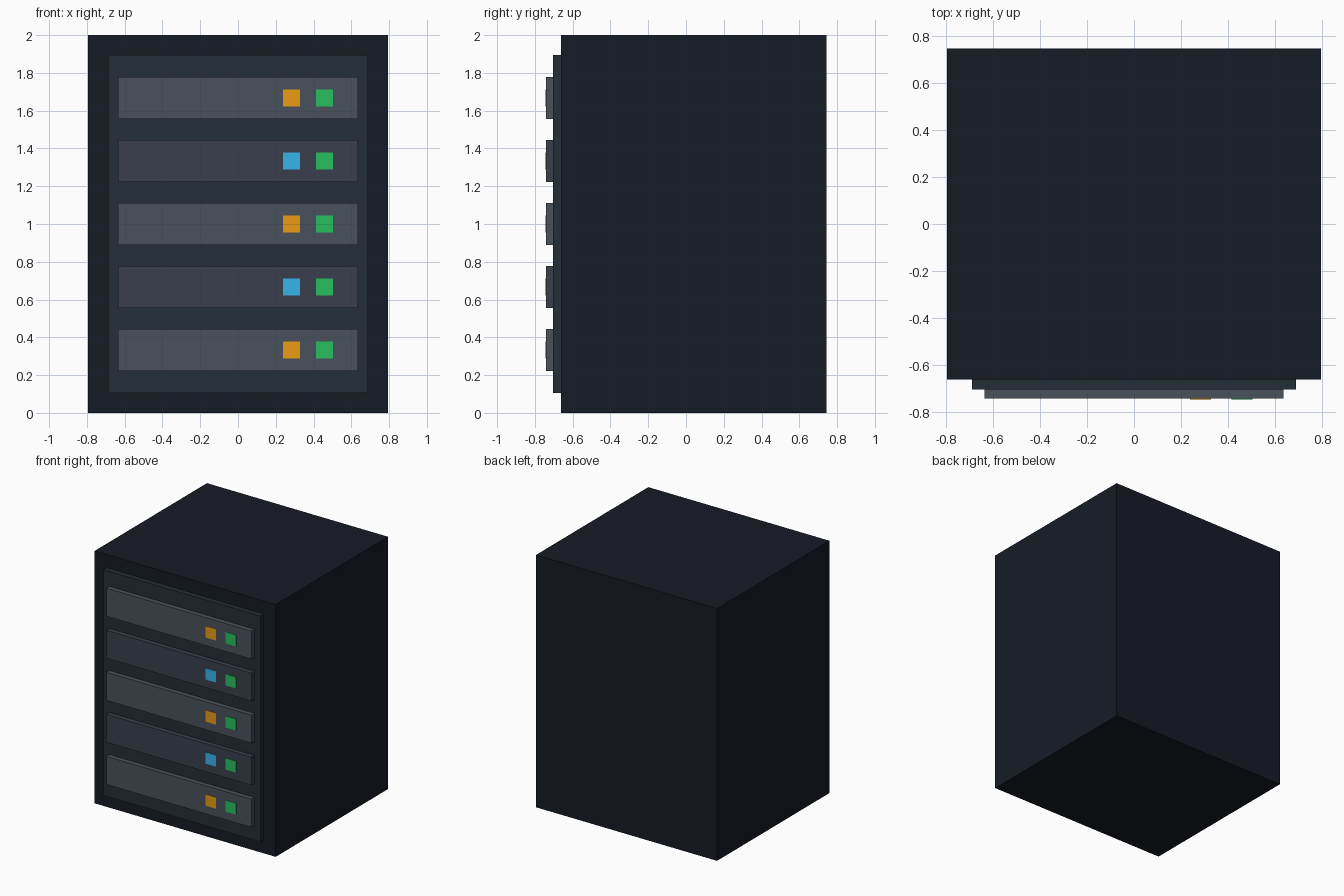
import bpy
import bmesh
from mathutils import Matrix, Vector

if "Cube" in bpy.data.objects:
    bpy.data.objects.remove(bpy.data.objects["Cube"])


def material(name, rgb):
    """Material from 0-255 sRGB values."""
    mat = bpy.data.materials.new(name)
    lin = [((c / 255 + 0.055) / 1.055) ** 2.4 if c > 10 else c / 255 / 12.92 for c in rgb]
    mat.diffuse_color = (*lin, 1)
    mat.use_nodes = True
    mat.node_tree.nodes["Principled BSDF"].inputs["Base Color"].default_value = mat.diffuse_color
    return mat


def box(name, lo, hi, mat):
    lo, hi = Vector(lo), Vector(hi)
    bm = bmesh.new()
    bmesh.ops.create_cube(bm, size=1, matrix=Matrix.Translation((lo + hi) / 2)
                          @ Matrix.Diagonal((*(hi - lo), 1)))
    mesh = bpy.data.meshes.new(name)
    bm.to_mesh(mesh)
    bm.free()
    mesh.materials.append(mat)
    obj = bpy.data.objects.new(name, mesh)
    bpy.context.collection.objects.link(obj)
    return obj


case_mat = material("case_dark", (22, 27, 38))
panel_mat = material("panel_dark", (36, 46, 54))
unit_mats = [material("unit_grey", (74, 81, 91)), material("unit_slate", (57, 62, 75))]
amber = material("amber", (235, 155, 20))
blue = material("blue", (56, 180, 235))
green = material("green", (40, 190, 95))

# Layer depths, from the back towards the front
BACK, CASE, PANEL, UNIT, LIGHT = 0.745, -0.662, -0.703, -0.741, -0.745

# Cabinet and raised front panel
box("cabinet", (-0.794, CASE, 0), (0.794, BACK, 2), case_mat)
box("front_panel", (-0.688, PANEL, 0.106), (0.688, CASE + 0.02, 1.896), panel_mat)

# Five rack units, each with two indicator lights
for i in range(5):
    z = (i + 1) / 3
    box(f"rack_unit_{i + 1}", (-0.636, UNIT, z - 0.111), (0.636, PANEL + 0.02, z + 0.111),
        unit_mats[i % 2])
    for label, x, mat in (("activity", 0.282, (amber, blue)[i % 2]), ("power", 0.459, green)):
        box(f"{label}_light_{i + 1}", (x - 0.045, LIGHT, z - 0.045),
            (x + 0.045, UNIT + 0.02, z + 0.045), mat)
